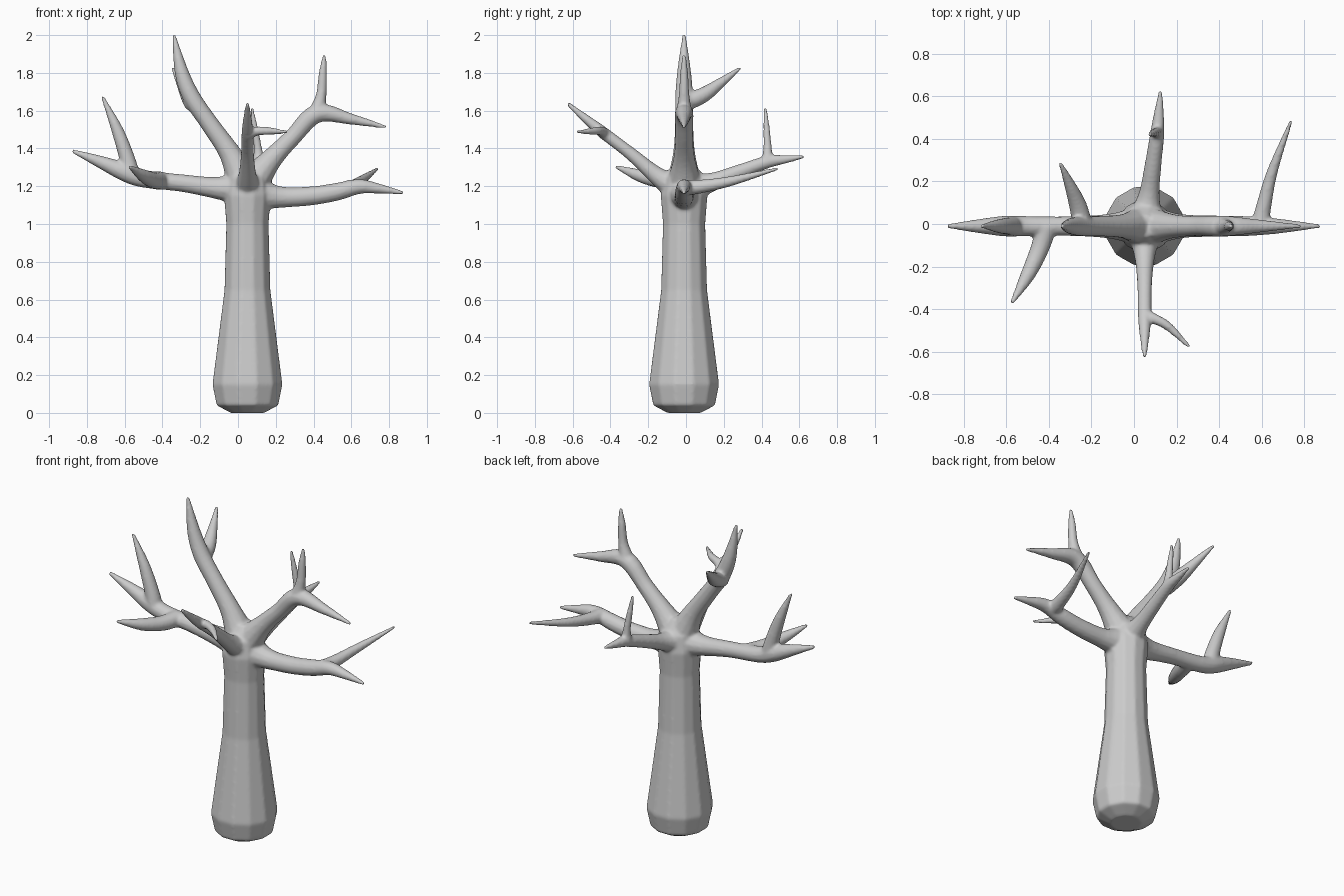
import bpy, bmesh, math
from mathutils import Vector

SIDES = 12
bm = bmesh.new()


def smooth_path(pts, steps):
    """Catmull-Rom through (x, y, z, radius) points."""
    p = [Vector(q) for q in pts]
    p = [p[0] * 2 - p[1]] + p + [p[-1] * 2 - p[-2]]
    out = []
    for i in range(1, len(p) - 2):
        a, b, c, d = p[i - 1:i + 3]
        for s in range(steps):
            t = s / steps
            out.append(0.5 * (2 * b + (c - a) * t + (2 * a - 5 * b + 4 * c - d) * t * t
                              + (3 * b - a - 3 * c + d) * t ** 3))
    return out + [p[-2]]


def limb(pts, steps=5):
    """Closed tapered tube along a path."""
    path = smooth_path(pts, steps)
    centres = [q.to_3d() for q in path]
    side, last, rings = None, None, []
    for i, c in enumerate(centres):
        d = (centres[min(i + 1, len(centres) - 1)] - centres[max(i - 1, 0)]).normalized()
        side = d.orthogonal().normalized() if last is None else last.rotation_difference(d) @ side
        side = (side - d * side.dot(d)).normalized()
        other, r = d.cross(side), max(path[i][3], 0.008)
        rings.append([bm.verts.new(c + r * (side * math.cos(a) + other * math.sin(a)))
                      for a in (2 * math.pi * k / SIDES for k in range(SIDES))])
        last = d
    for lo, hi in zip(rings, rings[1:]):
        for k in range(SIDES):
            n = (k + 1) % SIDES
            bm.faces.new((lo[k], lo[n], hi[n], hi[k]))
    bm.faces.new(rings[0][::-1])
    bm.faces.new(rings[-1])


Y = -0.01
# trunk
limb([(0.05, Y, z, r) for z, r in ((0, .09), (.04, .168), (.15, .191), (.65, .125),
                                   (1.0, .115), (1.15, .127), (1.25, .11), (1.33, .05))], 1)
# left branch with two twigs
limb([(0.05, Y, 1.19, .11), (-.1, Y, 1.19, .062), (-.3, Y, 1.217, .047), (-.5, Y, 1.24, .048),
      (-.6, Y, 1.275, .05), (-.72, Y, 1.325, .035), (-.88, Y, 1.388, .01)])
limb([(-.565, Y, 1.25, .05), (-.588, Y, 1.35, .042), (-.64, Y, 1.5, .032), (-.718, Y, 1.675, .009)])
limb([(-.41, Y, 1.23, .05), (-.445, -.12, 1.23, .044), (-.5, -.24, 1.255, .035), (-.577, -.375, 1.305, .009)])
# upper left branch with one twig
limb([(.04, Y, 1.2, .1), (-.04, Y, 1.37, .06), (-.15, Y, 1.53, .049), (-.245, Y, 1.67, .048),
      (-.3, Y, 1.81, .037), (-.34, Y, 2.005, .009)])
limb([(-.24, -.01, 1.64, .048), (-.265, .09, 1.682, .042), (-.3, .18, 1.745, .028), (-.347, .288, 1.827, .009)])
# upper right branch with fork
limb([(.06, Y, 1.2, .1), (.17, Y, 1.335, .06), (.29, Y, 1.46, .047), (.42, Y, 1.585, .05),
      (.6, Y, 1.555, .03), (.785, Y, 1.513, .009)])
limb([(.41, Y, 1.57, .048), (.44, Y, 1.68, .029), (.449, Y, 1.8, .022), (.458, Y, 1.898, .009)])
# right branch with one twig
limb([(.05, Y, 1.17, .11), (.21, Y, 1.143, .06), (.38, Y, 1.148, .051), (.52, Y, 1.17, .048),
      (.64, Y, 1.198, .04), (.74, Y, 1.188, .028), (.878, Y, 1.165, .009)])
limb([(.59, -.02, 1.19, .045), (.612, .09, 1.2, .036), (.652, .25, 1.23, .026), (.74, .487, 1.293, .009)])
# back branch with upright twig
limb([(.05, 0, 1.19, .1), (.07, .13, 1.22, .052), (.09, .28, 1.275, .04), (.11, .43, 1.328, .034),
      (.117, .52, 1.342, .024), (.125, .628, 1.357, .009)])
limb([(.11, .43, 1.32, .036), (.105, .432, 1.4, .023), (.09, .427, 1.5, .018), (.073, .42, 1.615, .009)])
# front branch with side twig
limb([(.05, 0, 1.17, .1), (.05, -.14, 1.245, .052), (.05, -.29, 1.37, .035), (.05, -.44, 1.485, .032),
      (.05, -.54, 1.565, .022), (.05, -.628, 1.64, .01)])
limb([(.05, -.43, 1.475, .034), (.1, -.448, 1.492, .025), (.165, -.485, 1.492, .021), (.26, -.578, 1.487, .009)])

mesh = bpy.data.meshes.new("bare_tree")
bm.to_mesh(mesh)
bm.free()
tree = bpy.data.objects.new("bare_tree", mesh)
bpy.context.collection.objects.link(tree)

# fuse the limbs into one skin and soften the joints
fuse = tree.modifiers.new("fuse", 'REMESH')
fuse.mode = 'VOXEL'
fuse.voxel_size = 0.009
fuse.use_smooth_shade = True
soften = tree.modifiers.new("soften", 'SMOOTH')
soften.factor = 0.5
soften.iterations = 5
